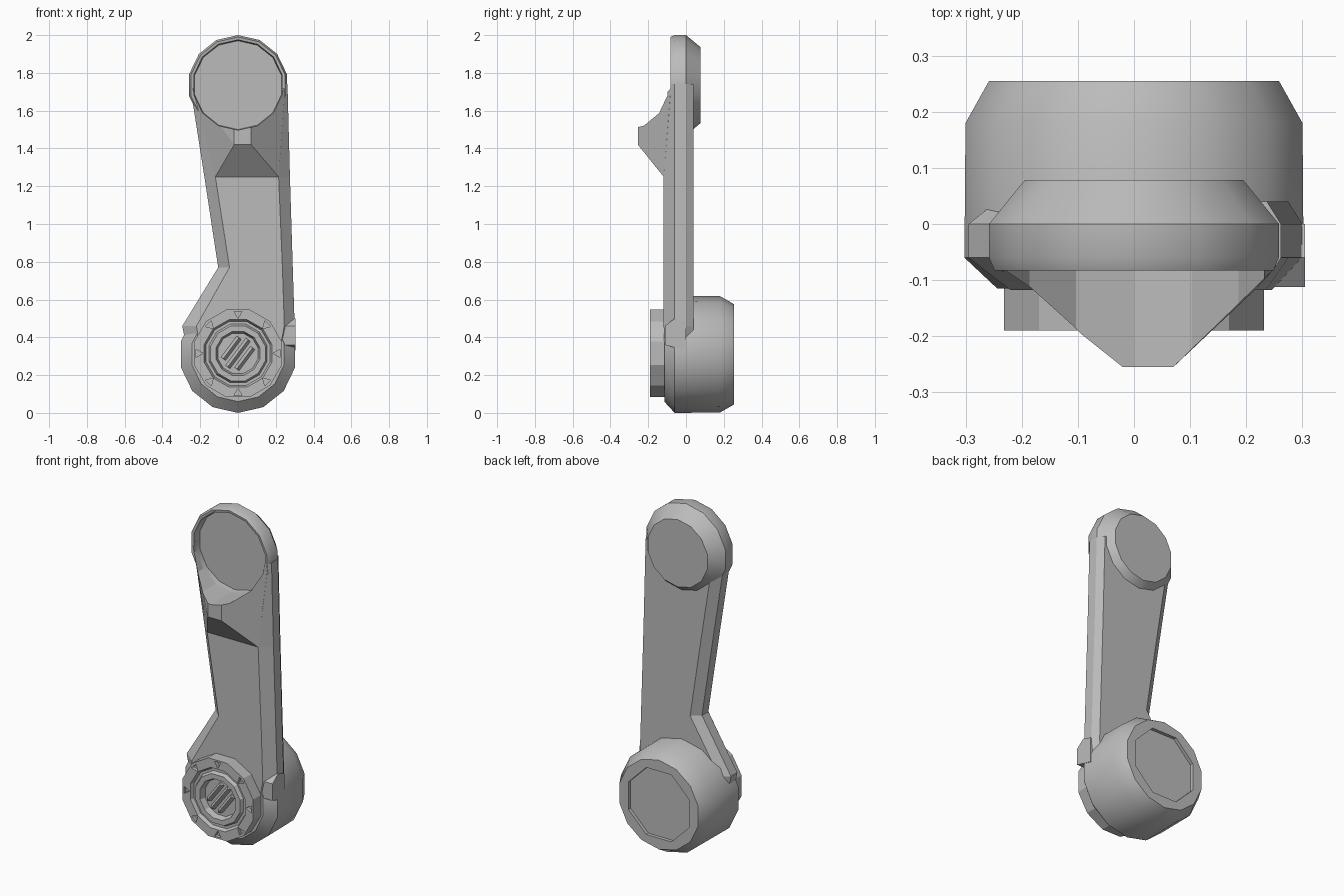
import bpy, bmesh
from math import sin, cos, pi, radians

if "Cube" in bpy.data.objects:
    bpy.data.objects.remove(bpy.data.objects["Cube"])

grey = bpy.data.materials.new("mid_grey")
grey.use_nodes = True
COLOUR = (0.5, 0.5, 0.5, 1)
grey.diffuse_color = COLOUR
grey.node_tree.nodes["Principled BSDF"].inputs["Base Color"].default_value = COLOUR


def finish(name, bm, helper=False):
    bmesh.ops.recalc_face_normals(bm, faces=bm.faces[:])
    mesh = bpy.data.meshes.new(name)
    bm.to_mesh(mesh)
    bm.free()
    ob = bpy.data.objects.new(name, mesh)
    bpy.context.collection.objects.link(ob)
    mesh.materials.append(grey)
    if helper:
        ob.hide_render = True
        ob.display_type = 'WIRE'
        ob.hide_set(True)
    return ob


def bridge(bm, rings):
    """Skin a row of vertex rings and close both ends."""
    n = len(rings[0])
    for a, b in zip(rings, rings[1:]):
        for i in range(n):
            j = (i + 1) % n
            bm.faces.new((a[i], a[j], b[j], b[i]))
    bm.faces.new(rings[0])
    bm.faces.new(rings[-1])


def lathe(name, profile, zc, sides, turn=0.0, xc=0.0, helper=False):
    """Turn (radius, y) points about a y-direction axis."""
    bm = bmesh.new()
    angles = [turn + 2 * pi * i / sides for i in range(sides)]
    bridge(bm, [[bm.verts.new((xc + r * sin(a), y, zc + r * cos(a))) for a in angles]
                for r, y in profile])
    return finish(name, bm, helper)


def hull(name, points):
    bm = bmesh.new()
    for p in points:
        bm.verts.new(p)
    res = bmesh.ops.convex_hull(bm, input=bm.verts[:])
    junk = set(res["geom_interior"]) | set(res["geom_unused"])
    bmesh.ops.delete(bm, geom=[v for v in junk if isinstance(v, bmesh.types.BMVert)], context='VERTS')
    bmesh.ops.dissolve_limit(bm, angle_limit=radians(1), verts=bm.verts[:], edges=bm.edges[:])
    return finish(name, bm)


def cut(ob, cutter):
    mod = ob.modifiers.new("cut", 'BOOLEAN')
    mod.operation = 'DIFFERENCE'
    mod.solver = 'EXACT'
    mod.object = cutter


def smooth(ob, angle=32):
    bpy.ops.object.select_all(action='DESELECT')
    ob.select_set(True)
    bpy.context.view_layer.objects.active = ob
    bpy.ops.object.shade_smooth_by_angle(angle=radians(angle))


HUB_Z, HEAD_Z = 0.31, 1.735

# Lower hub with an eight-sided recess in its back
hub = lathe("lower_hub", [(0.25, -0.115), (0.31, -0.06), (0.308, 0.18), (0.265, 0.255)], HUB_Z, 14)
smooth(hub)
back_recess = lathe("hub_back_cutter", [(0.215, 0.235), (0.215, 0.3)], HUB_Z, 8, pi / 8, helper=True)
cut(hub, back_recess)

# Ringed cap on the front of the hub
cap = lathe("hub_cap", [(0.24, -0.1), (0.24, -0.19), (0.185, -0.19), (0.175, -0.17), (0.16, -0.17),
                        (0.15, -0.19), (0.12, -0.19), (0.11, -0.155)], HUB_Z + 0.005, 12, pi / 12)

# Triangular notches around the cap
for i in range(8):
    a = 2 * pi * i / 8
    notch = lathe(f"cap_notch_cutter_{i + 1}", [(0.025, -0.17), (0.025, -0.22)],
                  HUB_Z + 0.005 + 0.21 * cos(a), 3, a + pi, 0.21 * sin(a), True)
    cut(cap, notch)

# Slanted ribs inside the cap
for i, (offset, half) in enumerate([(-0.045, 0.07), (0.0, 0.09), (0.045, 0.07)]):
    ux, uz = 0.6, 0.8
    pts = []
    for s in (-half, half):
        for w, y in ((-0.018, -0.15), (0.018, -0.15), (0.0, -0.178)):
            pts.append((ux * s + uz * (offset + w), y, HUB_Z + 0.005 + uz * s - ux * (offset + w)))
    hull(f"cap_rib_{i + 1}", pts)

# Arm: bevelled eight-point sections stacked upward
# z, front y, outer left edge, inner left edge, inner right edge, outer right edge
SECTIONS = [
    (0.33, -0.115, -0.27, -0.2, 0.22, 0.28),
    (0.46, -0.118, -0.295, -0.22, 0.245, 0.3),
    (0.77, -0.118, -0.105, -0.045, 0.235, 0.29),
    (1.25, -0.118, -0.178, -0.12, 0.215, 0.275),
    (1.74, -0.08, -0.255, -0.235, 0.25, 0.262),
]
bm = bmesh.new()
rings = []
for z, yf, lo, li, ri, ro in SECTIONS:
    section = [(li, yf), (ri, yf), (ro, -0.06), (ro, 0.0), (ro - 0.025, 0.04),
               (lo + 0.05, 0.04), (lo, 0.0), (lo, -0.06)]
    rings.append([bm.verts.new((x, y, z)) for x, y in section])
bridge(bm, rings)
arm = finish("arm", bm)

# Pointed foot of the arm beside the hub
hull("arm_foot", [(x, y, z) for x in (0.235, 0.305)
                  for y, z in ((-0.112, 0.36), (-0.112, 0.46), (-0.06, 0.5), (0.0, 0.48), (0.0, 0.33))])

# Wedge rising below the socket
wedge = hull("arm_wedge",
             [(x, -0.255, z) for x in (-0.02, 0.07) for z in (1.42, 1.515)]
             + [(x, y, 1.25) for x in (-0.12, 0.215) for y in (-0.118, -0.02)]
             + [(x, y, 1.72) for x in (-0.24, 0.25) for y in (-0.08, -0.02)])

# Rounded head with a shallow round socket
head = lathe("head", [(0.235, -0.03), (0.24, -0.08), (0.255, -0.083), (0.265, -0.06),
                      (0.265, 0.0), (0.2, 0.078)], HEAD_Z, 14)
smooth(head)
socket = lathe("socket_cutter", [(0.238, -0.4), (0.238, -0.01)], HEAD_Z, 14, helper=True)
cut(arm, socket)
cut(wedge, socket)
